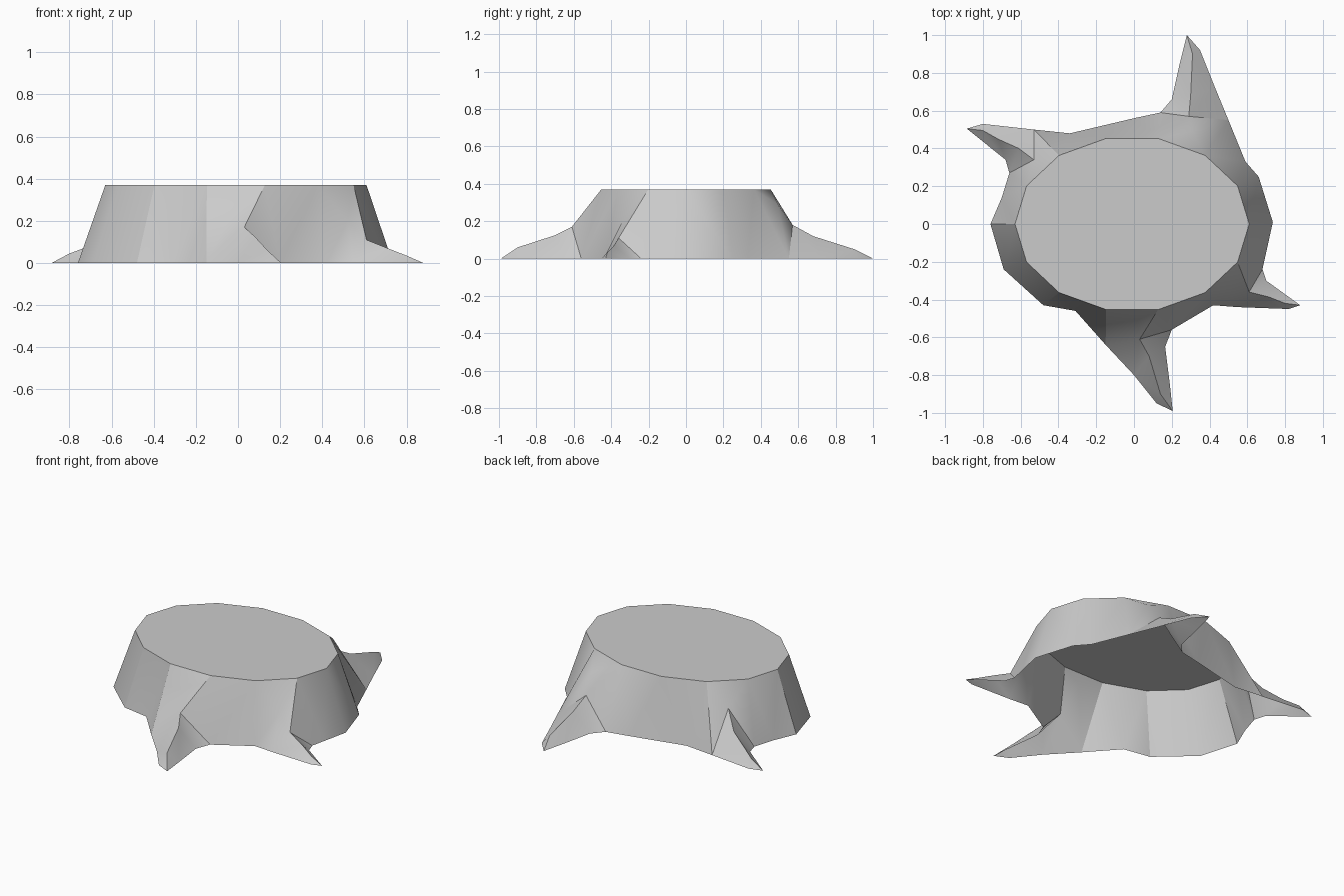
import bpy, bmesh, math
from mathutils import Vector
from mathutils.geometry import delaunay_2d_cdt

if "Cube" in bpy.data.objects:
    bpy.data.objects.remove(bpy.data.objects["Cube"])

TOP = 0.37

# Cut top: 14-sided ellipse
ring = [(-0.01 + 0.62 * math.cos(k * math.tau / 14),
         0.46 * math.sin(k * math.tau / 14) * 1.01, TOP) for k in range(14)]

# Ground outline including the root toes, clockwise from the left
outline = [(-.76, 0), (-.70, .14), (-.66, .27), (-.68, .34), (-.885, .505),
           (-.80, .53), (-.53, .50), (-.34, .48), (0, .56), (.14, .59),
           (.20, .66), (.24, .84), (.28, 1), (.35, .92), (.43, .72),
           (.50, .55), (.59, .33), (.66, .25), (.735, .01), (.70, -.15),
           (.68, -.24), (.70, -.30), (.88, -.43), (.82, -.45), (.55, -.44),
           (.42, -.43), (.20, -.56), (.165, -.65), (.19, -.85), (.205, -.99),
           (.12, -.95), (0, -.80), (-.15, -.64), (-.31, -.46), (-.48, -.43),
           (-.69, -.24)]

# Root crests running from the trunk out to each toe
ridges = [
    [(-.53, .34, .23), (-.61, .40, .13), (-.72, .45, .075), (-.80, .495, .045)],
    [(.31, .49, .29), (.29, .57, .18), (.30, .68, .12), (.31, .90, .05)],
    [(.52, -.34, .20), (.61, -.36, .11), (.71, -.385, .07), (.80, -.42, .035)],
    [(.01, -.48, .32), (.03, -.61, .17), (.08, -.70, .125), (.14, -.90, .06)],
]
toes = [4, 12, 22, 29]

points, edges = [], []


def add_loop(pts):
    start, n = len(points), len(pts)
    points.extend(pts)
    edges.extend((start + i, start + (i + 1) % n) for i in range(n))


add_loop([(x, y, 0) for x, y in outline])
add_loop(ring)
for ridge, toe in zip(ridges, toes):
    start = len(points)
    points.extend(ridge)
    edges.extend((start + i, start + i + 1) for i in range(len(ridge) - 1))
    edges.append((len(points) - 1, toe))

# Skin between outline, crests and cut top; the underside stays open
flat = [Vector(p[:2]) for p in points]
verts, _, faces, origin, _, _ = delaunay_2d_cdt(flat, edges, [], 1, 1e-5)
bm = bmesh.new()
bv = [bm.verts.new((v.x, v.y, points[o[0]][2] if o else 0))
      for v, o in zip(verts, origin)]
for f in faces:
    bm.faces.new([bv[i] for i in f])
bmesh.ops.dissolve_limit(bm, angle_limit=math.radians(1),
                         verts=bm.verts[:], edges=bm.edges[:])
bm.normal_update()

mesh = bpy.data.meshes.new("tree_stump")
bm.to_mesh(mesh)
bm.free()
stump = bpy.data.objects.new("tree_stump", mesh)
bpy.context.collection.objects.link(stump)
bpy.context.view_layer.objects.active = stump
stump.select_set(True)
bpy.ops.object.shade_smooth_by_angle(angle=math.radians(30))
